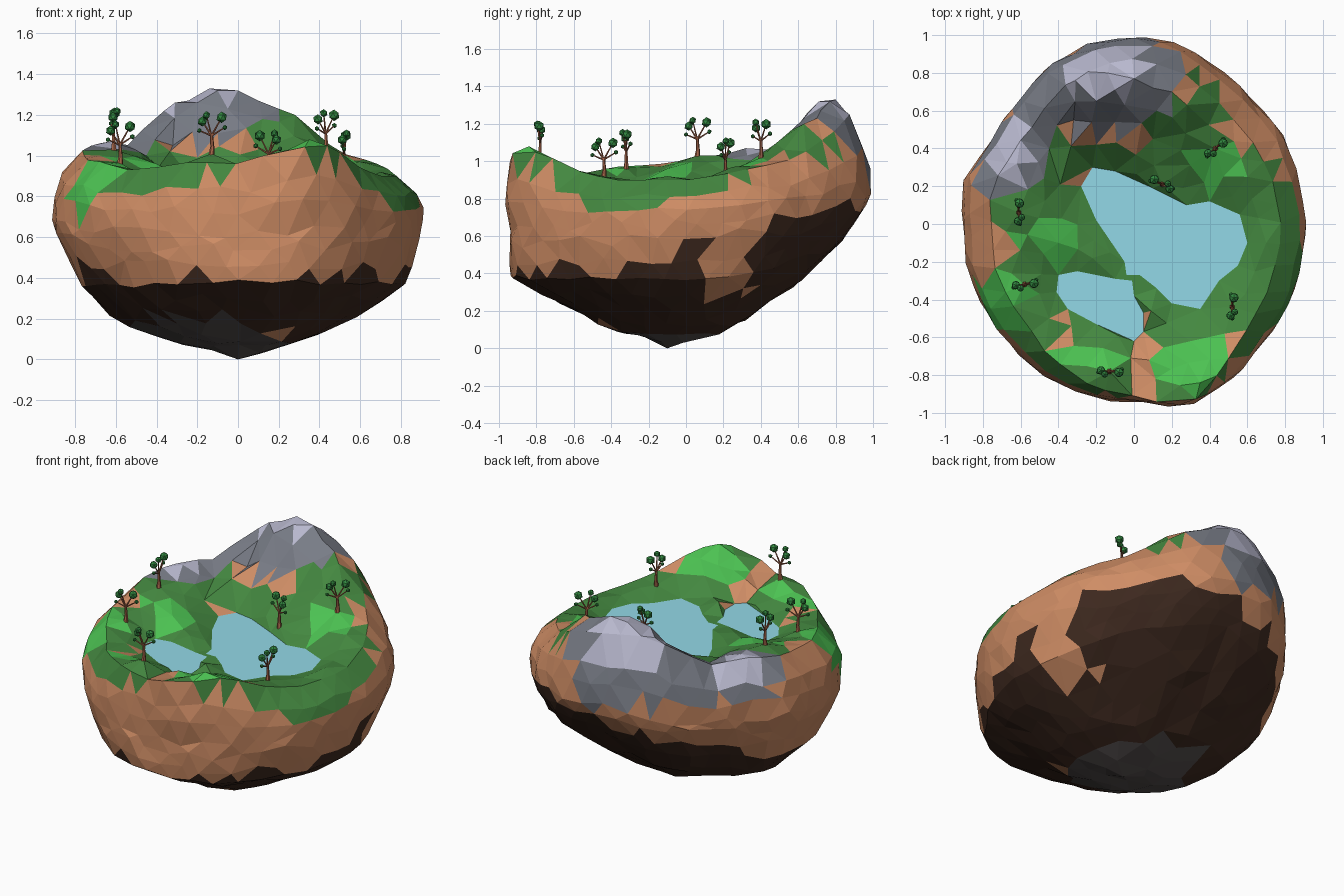
import bpy, bmesh, math, random
from mathutils import Vector, Matrix, noise
from mathutils.geometry import delaunay_2d_cdt

if "Cube" in bpy.data.objects:
    bpy.data.objects.remove(bpy.data.objects["Cube"])

random.seed(7)
WATER = 0.875

# ---------- colours ----------
COLS = dict(dirt=(207, 141, 101), dark_soil=(62, 41, 31), charcoal=(84, 78, 77), grass=(68, 136, 64),
            bright_grass=(76, 194, 82), rock=(120, 124, 134), pale_rock=(186, 186, 208),
            water=(150, 222, 237), leaf=(50, 136, 64), bark=(168, 102, 74))
MATS = {}
for name, rgb in COLS.items():
    m = MATS[name] = bpy.data.materials.new(name)
    m.diffuse_color = [((c / 255 + 0.055) / 1.055) ** 2.4 for c in rgb] + [1]
    m.use_nodes = True
    m.node_tree.nodes["Principled BSDF"].inputs["Base Color"].default_value = m.diffuse_color
IDX = {n: i for i, n in enumerate(MATS)}


def make_object(name, bm, mats):
    me = bpy.data.meshes.new(name)
    bm.to_mesh(me)
    bm.free()
    for n in mats:
        me.materials.append(MATS[n])
    ob = bpy.data.objects.new(name, me)
    bpy.context.collection.objects.link(ob)
    return ob


# ---------- island shape tables, counter-clockwise from +x ----------
OUTLINE = [.912, .91, .93, .925, .945, .99, 1, .99, .955, .895, .885, .935,
           .915, .92, .925, .925, .945, .96, .945, .985, .98, .94, .925, .915]
RIM_Z = [.90, .93, .97, 1.0, 1.08, 1.19, 1.25, 1.28, 1.2, 1.05, 1.07, 1.04,
         1.0, .98, .97, .93, .94, .97, .96, 1.04, 1.05, .95, .90, .90]
GRASS_LINE = [.80, .88, .95, 1.0, 1.0, 1.1, 9, 9, 9, 9, 9, 9,
              9, .95, .66, .83, .8, .86, .95, .99, .97, .83, .74, .75]
# fraction, height of three underside points and the equator; fractions of shoulder and rim
PROFILE = [(.40, .10, .66, .22, .90, .36, 1, .69, .97, .85),
           (.36, .13, .62, .28, .86, .46, 1, .72, .94, .82),
           (.30, .15, .60, .36, .85, .60, 1, .84, .955, .88),
           (.36, .13, .65, .29, .88, .48, 1, .75, .96, .84),
           (.36, .10, .66, .18, .84, .36, 1, .70, .95, .83),
           (.40, .09, .66, .18, .88, .36, 1, .65, .96, .85),
           (.43, .10, .71, .25, .99, .38, .98, .62, .98, .96),
           (.42, .09, .66, .22, .93, .37, 1, .65, .97, .87)]
MAIN_LAKE = [(-.22, .30), (-.1, .28), (.1, .19), (.28, .1), (.4, .12), (.56, .05), (.6, -.1), (.55, -.22), (.45, -.3),
             (.35, -.45), (.2, -.42), (.12, -.34), (.03, -.27), (-.04, -.27), (-.05, -.2), (-.2, .02), (-.28, .2)]
SMALL_LAKE = [(-.4, -.27), (-.3, -.25), (-.1, -.29), (-.01, -.3), (.0, -.38), (.05, -.47), (.05, -.57),
              (0, -.62), (-.2, -.53), (-.35, -.45), (-.41, -.36)]
TREES = [(-.58, -.32, .965, 0.2), (-.61, .06, 1.03, 1.6), (-.13, -.78, 1.01, 0), (.52, -.44, .92, 1.5),
         (.43, .4, 1.02, .7), (.15, .21, .92, 2.7)]
HILLS = [(-.14, .8, 1.33), (-.1, .71, 1.32), (0, .77, 1.32), (-.24, .79, 1.31), (-.31, .76, 1.26), (-.38, .72, 1.18),
         (.1, .72, 1.27), (-.2, .65, 1.26), (-.05, .63, 1.23), (.2, .7, 1.23), (.28, .63, 1.2), (.12, .6, 1.18),
         (-.1, .54, 1.11), (-.32, .55, 1.05), (.1, .45, 1.03), (-.2, .42, .99), (-.45, .4, 1.0), (-.62, .32, 1.07),
         (-.4, -.1, .96), (-.45, -.5, .92), (-.22, -.18, .91), (.35, -.84, 1.08), (.3, -.62, .97), (.08, -.72, .97),
         (.09, -.46, .92), (.7, -.1, .92), (.6, .25, .97)] + [t[:3] for t in TREES]


def around(table, th):
    """Smoothly read a cyclic table at an angle."""
    f = (th % math.tau) / math.tau * len(table)
    i = int(f)
    k = f - i
    a, b = table[i % len(table)], table[(i + 1) % len(table)]
    if isinstance(a, tuple):
        return [p + (q - p) * k for p, q in zip(a, b)]
    return a + (b - a) * k


def profile(th):
    p = around(PROFILE, th)
    rim = around(RIM_Z, th)
    return [(0, 0), (p[0], p[1]), (p[2], p[3]), (p[4], p[5]), (p[6], p[7]),
            (p[8], p[7] + .62 * (rim - p[7])), (p[9], rim)]


def body_point(th, t):
    pts = profile(th)
    i = min(int(t), 5)
    f, z = (a + (b - a) * (t - i) for a, b in zip(pts[i], pts[i + 1]))
    r = f * around(OUTLINE, th)
    # the front corner of the rim leans outward
    r += .04 * max(0, t - 4) * math.exp(-((th % math.tau - 5.03) / .22) ** 2)
    return Vector((r * math.cos(th), r * math.sin(th), z))


def under_z(x, y):
    th = math.atan2(y, x)
    f = math.hypot(x, y) / around(OUTLINE, th)
    pts = profile(th)
    for (fa, za), (fb, zb) in zip(pts[:3], pts[1:4]):
        if f <= fb:
            break
    return za + (zb - za) * (f - fa) / (fb - fa) + random.uniform(-.01, .012)


def inside(x, y, poly):
    hit = False
    for (xa, ya), (xb, yb) in zip(poly, poly[1:] + poly[:1]):
        if (ya > y) != (yb > y) and x < xa + (y - ya) / (yb - ya) * (xb - xa):
            hit = not hit
    return hit


def in_lake(x, y):
    return inside(x, y, MAIN_LAKE) or inside(x, y, SMALL_LAKE)


# ---------- island body: faceted side rings ----------
bm = bmesh.new()
N = 40
rings = []
for k, t in enumerate((3, 3.35, 3.7, 4, 4.5, 5, 6)):
    ring = []
    for i in range(N):
        th = (i + .5 * (k % 2) + random.uniform(-.2, .2)) * math.tau / N
        tt = t if t in (3, 6) else t + random.uniform(-.12, .12)
        v = body_point(th, tt)
        # middle rings bulge a little so the sides stay convex
        v.xy *= random.uniform(.988, 1.004) + (.012 if k in (1, 2, 4) else 0)
        if t == 3:
            v.z += random.uniform(-.015, .015)
        ring.append(bm.verts.new(v))
    rings.append(ring)
for k, (lo, hi) in enumerate(zip(rings, rings[1:])):
    for i in range(N):
        j = (i + 1) % N
        if k % 2 == 0:
            bm.faces.new((lo[i], lo[j], hi[i]))
            bm.faces.new((hi[i], lo[j], hi[j]))
        else:
            bm.faces.new((lo[i], hi[j], hi[i]))
            bm.faces.new((lo[i], lo[j], hi[j]))


def fill(ring, fixed, loops, spacing, height, blocked):
    """Triangulate a ring with scattered inner points; loops become fixed edges."""
    pts = [v.co.xy.copy() for v in ring]
    edges = [(i, (i + 1) % N) for i in range(N)]
    for lp in loops:
        s = len(pts)
        edges += [(s + i, s + (i + 1) % len(lp)) for i in range(len(lp))]
        pts += [Vector(p) for p in lp]
    rim_poly = [tuple(v.co.xy) for v in ring]
    cand = [p[:2] for p in fixed] + [(random.uniform(-1, 1), random.uniform(-1, 1)) for _ in range(2500)]
    for n, (x, y) in enumerate(cand):
        gap = .03 if n < len(fixed) else spacing
        if inside(x, y, rim_poly) and not blocked(x, y) and all((Vector((x, y)) - p).length > gap for p in pts):
            pts.append(Vector((x, y)))
    co, _, tris, orig, _, _ = delaunay_2d_cdt(pts, edges, [], 1, 1e-5)
    vs = []
    for c, o in zip(co, orig):
        own = [i for i in o if i < N]
        vs.append(ring[own[0]] if own else bm.verts.new((c.x, c.y, height(c.x, c.y, o))))
    return [bm.faces.new([vs[i] for i in t]) for t in tris]


# ---------- underside and top terrain ----------
fill(rings[0], [(0, -.1)], [], .11, lambda x, y, o: 0 if abs(x) + abs(y + .1) < .001 else max(.02, under_z(x, y)),
     lambda x, y: False)
n_lake = len(MAIN_LAKE) + len(SMALL_LAKE)
samples = HILLS + [tuple(v.co) for v in rings[-1]] + [(x, y, WATER) for x, y in MAIN_LAKE + SMALL_LAKE]


def top_z(x, y, o):
    if any(N <= i < N + n_lake for i in o):
        return WATER
    w = [(1 / (math.hypot(x - a, y - b) + .004) ** 3, z) for a, b, z in samples]
    return sum(k * z for k, z in w) / sum(k for k, _ in w)


top = set(fill(rings[-1], HILLS, [MAIN_LAKE, SMALL_LAKE], .09, top_z, in_lake))
bmesh.ops.recalc_face_normals(bm, faces=bm.faces)

# ---------- paint faces by place ----------
ROCKS = [(-.15, .76, .40, .28, 'rock'), (-.7, .4, .26, .26, 'rock'), (-.5, .62, .14, .14, 'rock')]
PALE = [(-.17, .82, .24, .14, 1.13), (-.68, .41, .14, .18, .95)]
SPOTS = [(.25, .82, .12, .14, 'dirt'), (-.15, .48, .24, .06, 'dirt'), (-.8, -.12, .14, .15, 'dirt'),
         (-.27, .22, .06, .1, 'dirt'), (.06, -.69, .06, .25, 'dirt'), (-.36, -.55, .05, .1, 'dirt'),
         (.55, -.62, .06, .04, 'dirt'), (.6, .5, .12, .1, 'dirt'),
         (-.42, -.1, .09, .14, 'bright_grass'), (.43, .31, .12, .14, 'bright_grass'),
         (.36, -.75, .24, .17, 'bright_grass'), (-.25, -.7, .2, .08, 'bright_grass'),
         (-.75, -.42, .2, .16, 'bright_grass'), (-.68, -.1, .07, .1, 'bright_grass')]
LOW_DIRT = [(.77, .2, .14, .13, 'dirt'), (.57, .3, .07, .06, 'dirt'), (.22, -.42, .06, .07, 'dirt')]


def spot(c, table):
    for x, y, rx, ry, n in table:
        if ((c.x - x) / rx) ** 2 + ((c.y - y) / ry) ** 2 < 1:
            return n


def colour(f):
    c = f.calc_center_median()
    if f in top and in_lake(c.x, c.y):
        return 'water'
    wob = noise.noise(c * 4) * .1
    if c.z > .84 + wob and spot(c, ROCKS):
        return 'pale_rock' if c.z > (spot(c, PALE) or 9) else 'rock'
    if f in top or c.z > around(GRASS_LINE, math.atan2(c.y, c.x)):
        return (spot(c, SPOTS) if f in top or c.x < -.5 else None) or 'grass'
    if c.z < .29 and spot(c, [(-.12, -.17, .37, .42, 'y')]):
        return 'charcoal'
    if c.z < .41 + wob + .4 * max(0, .27 * c.x + .9 * c.y):
        return spot(c, LOW_DIRT) or 'dark_soil'
    return 'dirt'


for f in bm.faces:
    f.material_index = IDX[colour(f)]

# lake is split off as its own surface
lake = bm.copy()
for mesh, keep in ((bm, False), (lake, True)):
    bmesh.ops.delete(mesh, geom=[f for f in mesh.faces if (f.material_index == IDX['water']) != keep], context='FACES')
make_object("island", bm, MATS)
make_object("lake", lake, MATS)


# ---------- trees ----------
def limb(b, p, q, r1, r2):
    p, q = Vector(p), Vector(q)
    rot = (q - p).to_track_quat('Z', 'Y').to_matrix().to_4x4()
    bmesh.ops.create_cone(b, cap_ends=True, segments=6, radius1=r1, radius2=r2, depth=(q - p).length,
                          matrix=Matrix.Translation((p + q) / 2) @ rot)


PUFFS = [(-.045, .005, .17, .025), (.05, -.005, .19, .028), (-.025, -.015, .2, .02),
         (.065, .01, .14, .013), (-.06, -.005, .125, .012)]
for n, (x, y, z, turn) in enumerate(TREES, 1):
    place = Matrix.Translation((x, y, z - .012)) @ Matrix.Rotation(turn, 4, 'Z')
    trunk, crown = bmesh.new(), bmesh.new()
    limb(trunk, (0, 0, 0), (.004, 0, .045), .016, .010)
    limb(trunk, (.004, 0, .043), (0, 0, .11), .010, .007)
    for px, py, pz, r in PUFFS:
        limb(trunk, (0, 0, .1), (px, py, pz), .005, .003)
        bmesh.ops.create_icosphere(crown, subdivisions=1, radius=r, matrix=Matrix.Translation((px, py, pz)))
    for nm, b, mat in (("tree_trunk", trunk, 'bark'), ("tree_leaves", crown, 'leaf')):
        make_object(f"{nm}_{n}", b, [mat]).matrix_world = place
